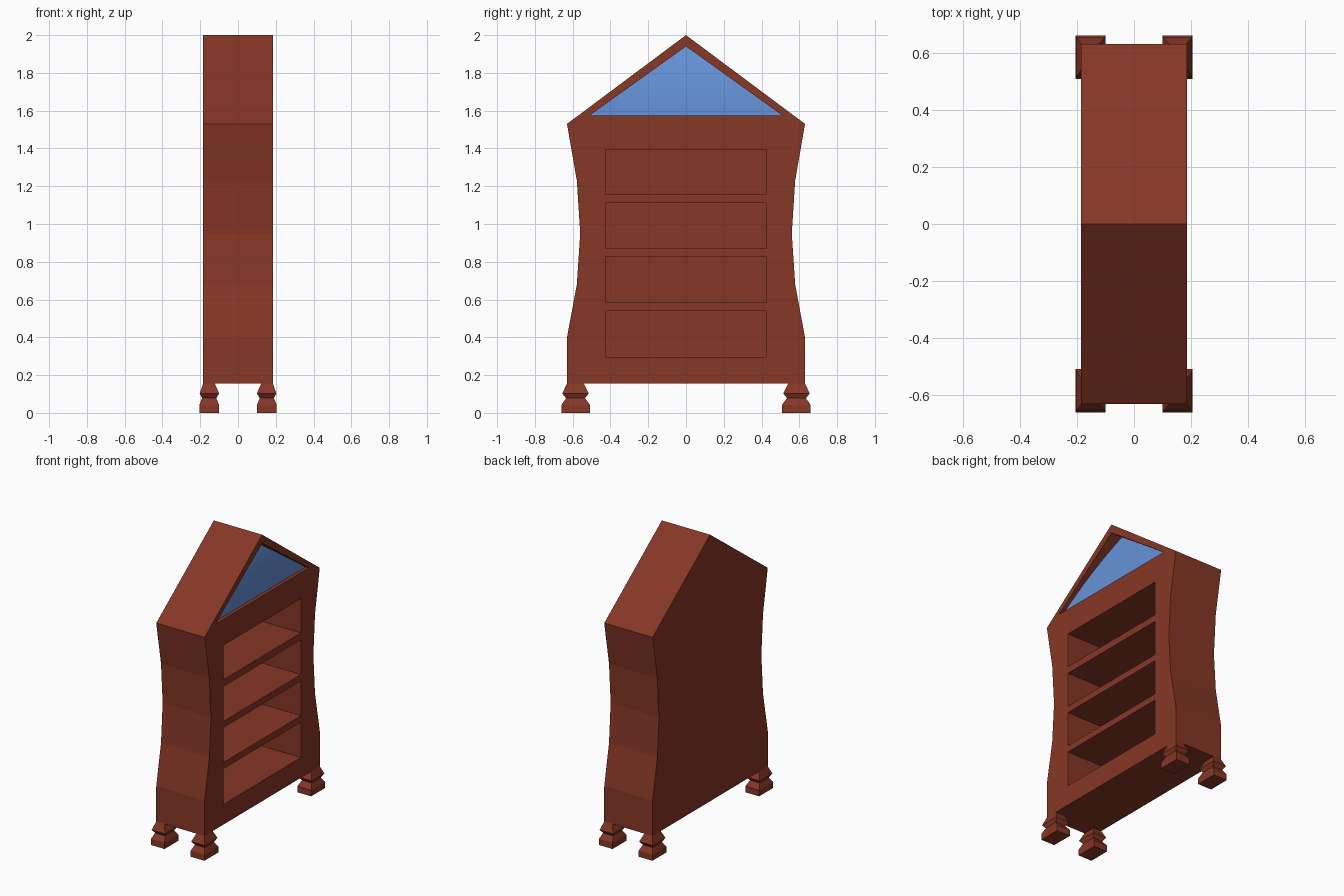
import bpy, bmesh

if "Cube" in bpy.data.objects:
    bpy.data.objects.remove(bpy.data.objects["Cube"])


def material(name, rgb):
    m = bpy.data.materials.new(name)
    m.diffuse_color = (*rgb, 1)
    m.use_nodes = True
    m.node_tree.nodes["Principled BSDF"].inputs["Base Color"].default_value = m.diffuse_color
    return m


WOOD = material("red brown wood", (0.24, 0.038, 0.019))
BLUE = material("blue panel", (0.13, 0.29, 0.68))


def finish(name, bm, mat):
    bmesh.ops.recalc_face_normals(bm, faces=bm.faces)
    me = bpy.data.meshes.new(name)
    bm.to_mesh(me)
    bm.free()
    me.materials.append(mat)
    ob = bpy.data.objects.new(name, me)
    bpy.context.scene.collection.objects.link(ob)
    return ob


def loft(bm, rings):
    """Skin matching vertex rings and cap both ends."""
    rows = [[bm.verts.new(p) for p in r] for r in rings]
    for a, b in zip(rows, rows[1:]):
        for i in range(len(a)):
            j = (i + 1) % len(a)
            bm.faces.new((a[i], a[j], b[j], b[i]))
    bm.faces.new(rows[0])
    bm.faces.new(rows[-1])


def prism(bm, profile, x0, x1):
    """Extrude a (y, z) outline along x."""
    loft(bm, [[(x, y, z) for y, z in profile] for x in (x0, x1)])


# Cabinet body: waisted sides with a gable top
side = [(0.63, 0.155), (0.63, 0.40), (0.578, 0.68), (0.56, 0.95),
        (0.578, 1.23), (0.63, 1.53)]
outline = side + [(0, 2.0)] + [(-y, z) for y, z in reversed(side)]
bm = bmesh.new()
prism(bm, outline, -0.185, 0.185)
body = finish("cabinet_body", bm, WOOD)

# Cutter: four shelf openings and the triangular gable recess
bm = bmesh.new()
for z0, z1 in ((0.295, 0.54), (0.585, 0.825), (0.87, 1.11), (1.158, 1.395)):
    prism(bm, [(-0.425, z0), (0.425, z0), (0.425, z1), (-0.425, z1)], -0.15, 0.3)
prism(bm, [(-0.51, 1.575), (0.51, 1.575), (0, 1.94)], 0.085, 0.3)
cutter = finish("opening_cutter", bm, WOOD)
cutter.hide_render = True
mod = body.modifiers.new("openings", "BOOLEAN")
mod.operation = "DIFFERENCE"
mod.solver = "EXACT"
mod.object = cutter
bpy.context.view_layer.update()
cut = bpy.data.meshes.new_from_object(
    body.evaluated_get(bpy.context.evaluated_depsgraph_get()))
body.modifiers.clear()
body.data = cut
bpy.data.objects.remove(cutter)

# Gently curved blue panel in the gable, leaning back toward the peak
bm = bmesh.new()
rows = []
N = 8
for i in range(N):
    t = i / N
    w, z, x = 0.51 * (1 - t), 1.575 + 0.365 * t, 0.16 - 0.06 * t * t
    rows.append((bm.verts.new((x, -w, z)), bm.verts.new((x, w, z))))
tip = bm.verts.new((0.10, 0, 1.94))
for a, b in zip(rows, rows[1:]):
    bm.faces.new((a[0], a[1], b[1], b[0]))
bm.faces.new((rows[-1][0], rows[-1][1], tip))
for f in bm.faces:
    f.smooth = True
panel = finish("gable_panel", bm, BLUE)
if panel.data.polygons[0].normal.x < 0:
    panel.data.flip_normals()

# Turned square feet: (z, inner x, outer x, inner y, outer y)
steps = [(0, 0.10, 0.205, 0.508, 0.66), (0.042, 0.10, 0.205, 0.508, 0.66),
         (0.078, 0.115, 0.19, 0.535, 0.635), (0.103, 0.10, 0.203, 0.515, 0.655),
         (0.16, 0.125, 0.183, 0.543, 0.628)]
for sx, xn in ((1, "right"), (-1, "left")):
    for sy, yn in ((1, "back"), (-1, "front")):
        bm = bmesh.new()
        loft(bm, [[(sx * a, sy * c, z), (sx * b, sy * c, z),
                   (sx * b, sy * d, z), (sx * a, sy * d, z)]
                  for z, a, b, c, d in steps])
        finish(f"{yn}_{xn}_foot", bm, WOOD)
